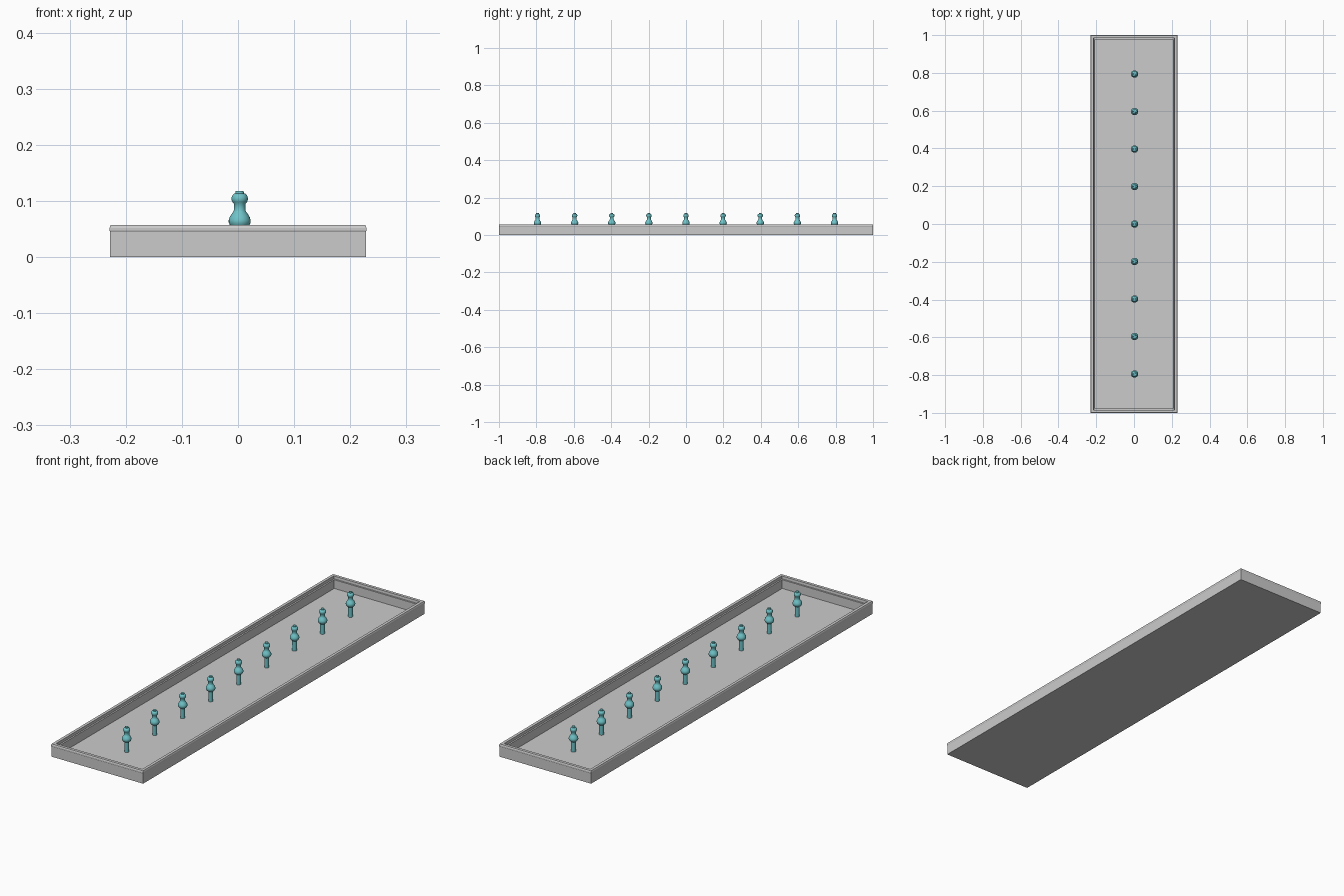
import bpy, bmesh, math

if "Cube" in bpy.data.objects:
    bpy.data.objects.remove(bpy.data.objects["Cube"])

HX, HY = 0.229, 1.0
TEAL = bpy.data.materials.new("teal")
TEAL.diffuse_color = (0.16, 0.55, 0.58, 1)
TEAL.use_nodes = True
TEAL.node_tree.nodes["Principled BSDF"].inputs["Base Color"].default_value = TEAL.diffuse_color


def finish(bm, name, material=None):
    bmesh.ops.recalc_face_normals(bm, faces=bm.faces)
    mesh = bpy.data.meshes.new(name)
    bm.to_mesh(mesh)
    bm.free()
    if material:
        mesh.materials.append(material)
    obj = bpy.data.objects.new(name, mesh)
    bpy.context.collection.objects.link(obj)
    return obj


def loft(bm, rings):
    # Bridge successive closed rings and cap both ends
    loops = [[bm.verts.new(p) for p in ring] for ring in rings]
    n = len(loops[0])
    for a, b in zip(loops, loops[1:]):
        for i in range(n):
            j = (i + 1) % n
            bm.faces.new((a[i], a[j], b[j], b[i]))
    bm.faces.new(loops[0][::-1])
    bm.faces.new(loops[-1])


def rectangle(inset, z):
    x, y = HX - inset, HY - inset
    return [(-x, -y, z), (x, -y, z), (x, y, z), (-x, y, z)]


def circle(r, z, n=24):
    return [(r * math.cos(2 * math.pi * i / n), r * math.sin(2 * math.pi * i / n), z)
            for i in range(n)]


# Tray: wall section as (inset, height), with a soft lip and an inner ledge
wall = [(0.001, 0), (0.001, 0.045), (0, 0.047), (0, 0.052), (0.002, 0.057),
        (0.015, 0.057), (0.016, 0.045), (0.023, 0.045), (0.023, 0.006)]
bm = bmesh.new()
loft(bm, [rectangle(i, z) for i, z in wall])
finish(bm, "tray")

# Turned peg: stem, bulb, neck, knob and flat tip as (radius, height)
profile = [(0.0095, 0.005), (0.0095, 0.050), (0.014, 0.053), (0.0175, 0.057),
           (0.0195, 0.062), (0.0195, 0.066), (0.018, 0.071), (0.015, 0.076),
           (0.0115, 0.081), (0.0105, 0.083), (0.0105, 0.095), (0.0130, 0.098),
           (0.0145, 0.102), (0.0145, 0.106), (0.0130, 0.110), (0.0100, 0.113),
           (0.0075, 0.1135), (0.0070, 0.118)]
bm = bmesh.new()
loft(bm, [circle(r, z) for r, z in profile])
peg = finish(bm, "peg_1", TEAL)
bpy.context.view_layer.objects.active = peg
peg.select_set(True)
bpy.ops.object.shade_smooth_by_angle(angle=math.radians(40))

# Row of nine pegs down the middle
for k in range(9):
    p = peg if k == 0 else peg.copy()
    if k:
        p.name = f"peg_{k + 1}"
        bpy.context.collection.objects.link(p)
    p.location = (0.003, -0.794 + 0.1985 * k, 0)
